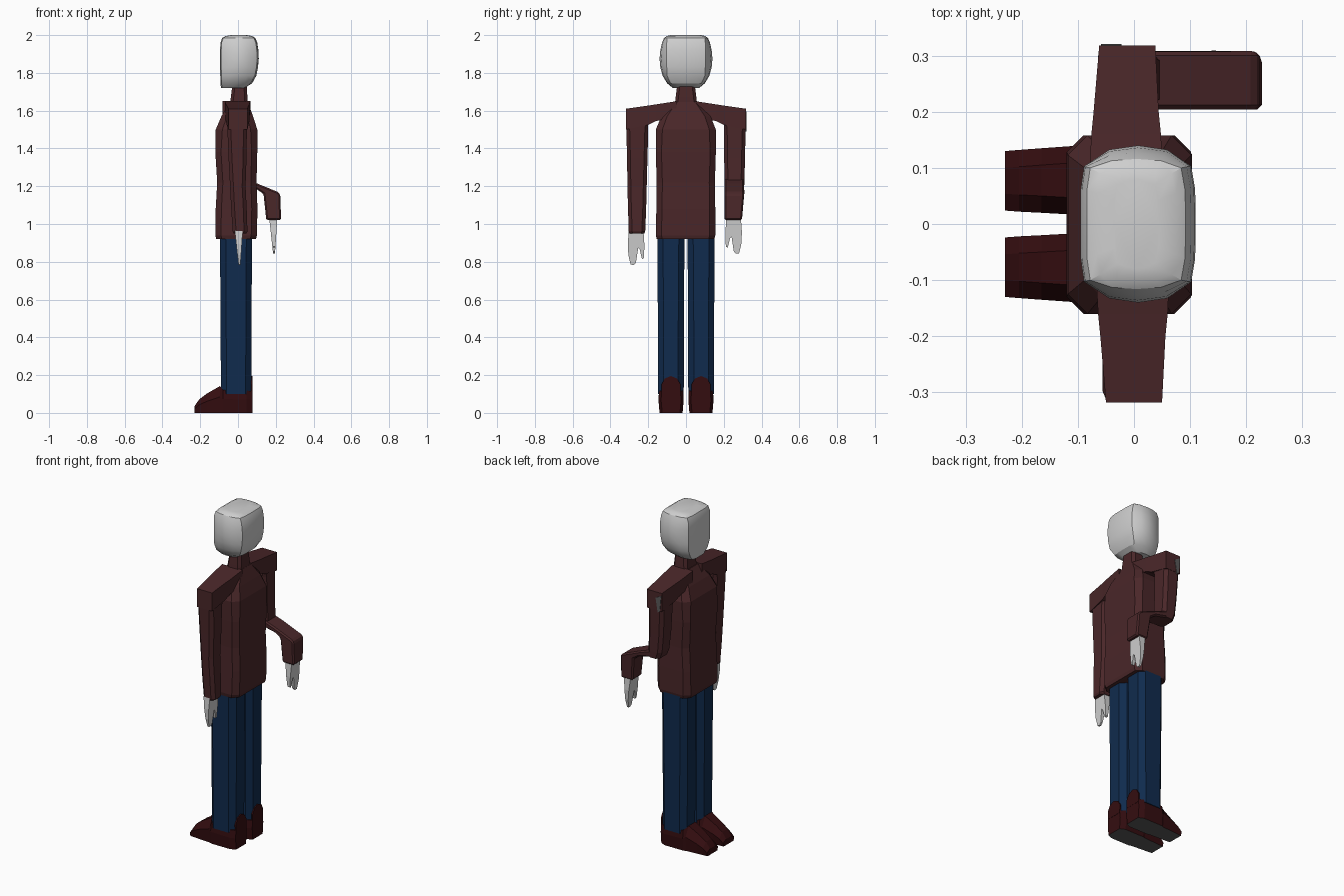
import bpy, bmesh, math


def material(name, rgb):
    m = bpy.data.materials.new(name)
    m.diffuse_color = (*rgb, 1)
    return m


JACKET = material("jacket_maroon", (0.068, 0.020, 0.022))
DENIM = material("trouser_blue", (0.005, 0.024, 0.075))
LEATHER = material("shoe_dark_red", (0.034, 0.004, 0.005))
SKIN = material("pale_skin", (0.62, 0.62, 0.62))
GREY = material("sole_grey", (0.10, 0.10, 0.10))


def finish(name, bm, mat):
    bmesh.ops.recalc_face_normals(bm, faces=bm.faces)
    me = bpy.data.meshes.new(name)
    bm.to_mesh(me)
    bm.free()
    ob = bpy.data.objects.new(name, me)
    bpy.context.collection.objects.link(ob)
    me.materials.append(mat)
    return ob


def loft(name, rings, mat):
    """Skin a list of equal-length point rings and cap both ends."""
    bm = bmesh.new()
    vs = [[bm.verts.new(p) for p in r] for r in rings]
    n = len(vs[0])
    for a, b in zip(vs, vs[1:]):
        for i in range(n):
            bm.faces.new((a[i], a[(i + 1) % n], b[(i + 1) % n], b[i]))
    bm.faces.new(vs[0])
    bm.faces.new(vs[-1])
    return finish(name, bm, mat)


def octagon(z, x0, x1, y0, y1, c):
    """Chamfered rectangle lying at height z."""
    return [(x0, y0 + c, z), (x0 + c, y0, z), (x1 - c, y0, z), (x1, y0 + c, z),
            (x1, y1 - c, z), (x1 - c, y1, z), (x0 + c, y1, z), (x0, y1 - c, z)]


def bevel(ob, width, segments=1):
    m = ob.modifiers.new("edge", "BEVEL")
    m.width, m.segments = width, segments


def smooth(ob, angle):
    bpy.ops.object.select_all(action="DESELECT")
    ob.select_set(True)
    bpy.context.view_layer.objects.active = ob
    bpy.ops.object.shade_smooth_by_angle(angle=math.radians(angle))


# Jacket body and collar
loft("jacket_body", [octagon(*s) for s in (
    (0.92, -0.115, 0.095, -0.155, 0.150, 0.03),
    (0.94, -0.120, 0.100, -0.160, 0.155, 0.03),
    (1.08, -0.118, 0.103, -0.157, 0.155, 0.03),
    (1.22, -0.110, 0.098, -0.155, 0.153, 0.03),
    (1.38, -0.120, 0.102, -0.160, 0.158, 0.03),
    (1.50, -0.118, 0.102, -0.160, 0.158, 0.035),
    (1.57, -0.088, 0.080, -0.130, 0.130, 0.03),
    (1.645, -0.045, 0.052, -0.065, 0.065, 0.015))], JACKET)
loft("neck", [octagon(*s) for s in (
    (1.62, -0.045, 0.052, -0.060, 0.060, 0.015),
    (1.67, -0.038, 0.050, -0.055, 0.055, 0.015),
    (1.75, -0.028, 0.045, -0.045, 0.045, 0.015))], JACKET)

# Shoulders sloping out to the arms
for side, s, dx in (("right", -1, 0.0), ("left", 1, -0.012)):
    loft(side + "_shoulder", [
        [(x0 + dx, s * y, z0), (x1 + dx, s * y, z0), (x1 + dx, s * y, z1), (x0 + dx, s * y, z1)]
        for y, x0, x1, z0, z1 in ((0.05, -0.070, 0.065, 1.565, 1.65),
                                  (0.16, -0.064, 0.060, 1.545, 1.633),
                                  (0.20, -0.060, 0.056, 1.525, 1.627),
                                  (0.318, -0.050, 0.050, 1.50, 1.61))], JACKET)

# Straight right sleeve
loft("right_sleeve", [octagon(*s) for s in (
    (1.58, -0.050, 0.050, -0.318, -0.200, 0.006),
    (1.50, -0.056, 0.047, -0.316, -0.200, 0.018),
    (1.35, -0.050, 0.045, -0.312, -0.204, 0.018),
    (1.20, -0.042, 0.040, -0.310, -0.208, 0.018),
    (1.08, -0.036, 0.046, -0.307, -0.211, 0.018),
    (0.96, -0.028, 0.050, -0.303, -0.216, 0.018),
    (0.95, -0.022, 0.044, -0.300, -0.220, 0.018))], JACKET)

# Bent left sleeve: upper arm, then forearm reaching back
loft("left_upper_sleeve", [octagon(*s) for s in (
    (1.58, -0.062, 0.038, 0.200, 0.318, 0.006),
    (1.50, -0.064, 0.038, 0.200, 0.316, 0.018),
    (1.35, -0.056, 0.040, 0.202, 0.312, 0.018),
    (1.24, -0.045, 0.045, 0.204, 0.310, 0.018),
    (1.20, -0.030, 0.045, 0.206, 0.308, 0.018))], JACKET)
forearm = [(0.0, 1.25), (0.10, 1.215), (0.215, 1.168), (0.224, 1.155), (0.228, 1.02),
           (0.150, 1.02), (0.135, 1.16), (0.10, 1.183), (0.0, 1.205)]
bevel(loft("left_forearm_sleeve",
           [[(x, y - (0.012 if z < 1.1 and y > 0.25 else 0), z) for x, z in forearm]
            for y in (0.204, 0.308)], JACKET), 0.008)

# Small grey patch on the left shoulder
loft("shoulder_patch", [[(x, y, z) for x, z in
     ((-0.059, 1.595), (-0.022, 1.575), (-0.036, 1.49), (-0.050, 1.50))]
     for y in (0.312, 0.321)], GREY)

# Hands: flat mitt with two fingers, thinning towards the tips
HAND = [(-0.040, 0.0), (0.038, 0.0), (0.043, -0.08), (0.040, -0.145), (0.030, -0.15),
        (0.018, -0.10), (0.010, -0.092), (-0.002, -0.17), (-0.014, -0.182),
        (-0.030, -0.18), (-0.042, -0.13), (-0.045, -0.07)]
for side, s, cx, cy, top, k in (("right", 1, 0.004, -0.263, 0.965, 1),
                                ("left", -1, 0.187, 0.251, 1.025, 1)):
    loft(side + "_hand", [
        [(cx + d * (0.021 + z * 0.088) - z * 0.02, cy + s * y * k, top + z) for y, z in HAND]
        for d in (-1, 1)], SKIN)

for side, s in (("right", -1), ("left", 1)):
    # Trouser leg
    y0, y1 = sorted((s * 0.012, s * 0.148))
    loft(side + "_trouser_leg", [
        octagon(0.10, -0.090, 0.070, y0, y1, 0.03),
        octagon(0.50, -0.093, 0.072, y0 - 0.001, y1 + 0.001, 0.03),
        octagon(0.95, -0.095, 0.074, y0 - 0.004, y1 + 0.004, 0.03)], DENIM)

    # Shoe: cross-sections from toe to heel with a tapered top
    rings = []
    for x, h, a, b in ((-0.230, 0.036, 0.024, 0.130), (-0.205, 0.072, 0.022, 0.132),
                       (-0.165, 0.102, 0.020, 0.135), (-0.095, 0.142, 0.016, 0.140),
                       (-0.080, 0.122, 0.012, 0.146), (0.045, 0.118, 0.012, 0.146),
                       (0.076, 0.115, 0.026, 0.132)):
        c = 0.03 if x < -0.09 else 0.004
        rings.append([(x, s * (a + 0.006), 0), (x, s * (b - 0.006), 0), (x, s * b, h * 0.6),
                      (x, s * (b - c), h), (x, s * (a + c), h), (x, s * a, h * 0.6)])
    shoe = loft(side + "_shoe", rings, LEATHER)
    shoe.data.materials.append(GREY)
    for p in shoe.data.polygons:
        if p.normal.z < -0.9:
            p.material_index = 1

    # Arched heel counter
    arch = [(0.030, 0.10), (0.128, 0.10), (0.130, 0.15), (0.112, 0.182),
            (0.080, 0.195), (0.048, 0.182), (0.028, 0.15)]
    loft(side + "_heel_counter", [[(x, s * y, z) for y, z in arch]
                                  for x in (0.069, 0.077)], LEATHER)


# Head: blocky, with bulging sides and a forward chin
def head_ring(z, x0, x1, c, w):
    m = (x0 + x1) / 2
    half = [(x0, 0), (x0, c * 0.6), (x0 + 0.006, c),
            (x0 + (m - x0) * 0.5, c + (w - c) * 0.8), (m, w),
            (x1 - (x1 - m) * 0.5, c + (w - c) * 0.8),
            (x1 - 0.008, c), (x1 - 0.001, c * 0.6), (x1, 0)]
    return [(x, y, z) for x, y in half] + [(x, -y, z) for x, y in half[-2:0:-1]]


smooth(loft("head", [head_ring(*s) for s in (
    (1.720, -0.090, 0.035, 0.055, 0.070),
    (1.745, -0.093, 0.075, 0.082, 0.100),
    (1.785, -0.094, 0.097, 0.100, 0.124),
    (1.830, -0.095, 0.106, 0.102, 0.136),
    (1.875, -0.095, 0.110, 0.103, 0.140),
    (1.920, -0.095, 0.108, 0.103, 0.136),
    (1.960, -0.093, 0.102, 0.102, 0.127),
    (1.985, -0.084, 0.092, 0.100, 0.116),
    (1.995, -0.066, 0.075, 0.090, 0.102),
    (2.000, -0.035, 0.045, 0.070, 0.080))], SKIN), 28)
